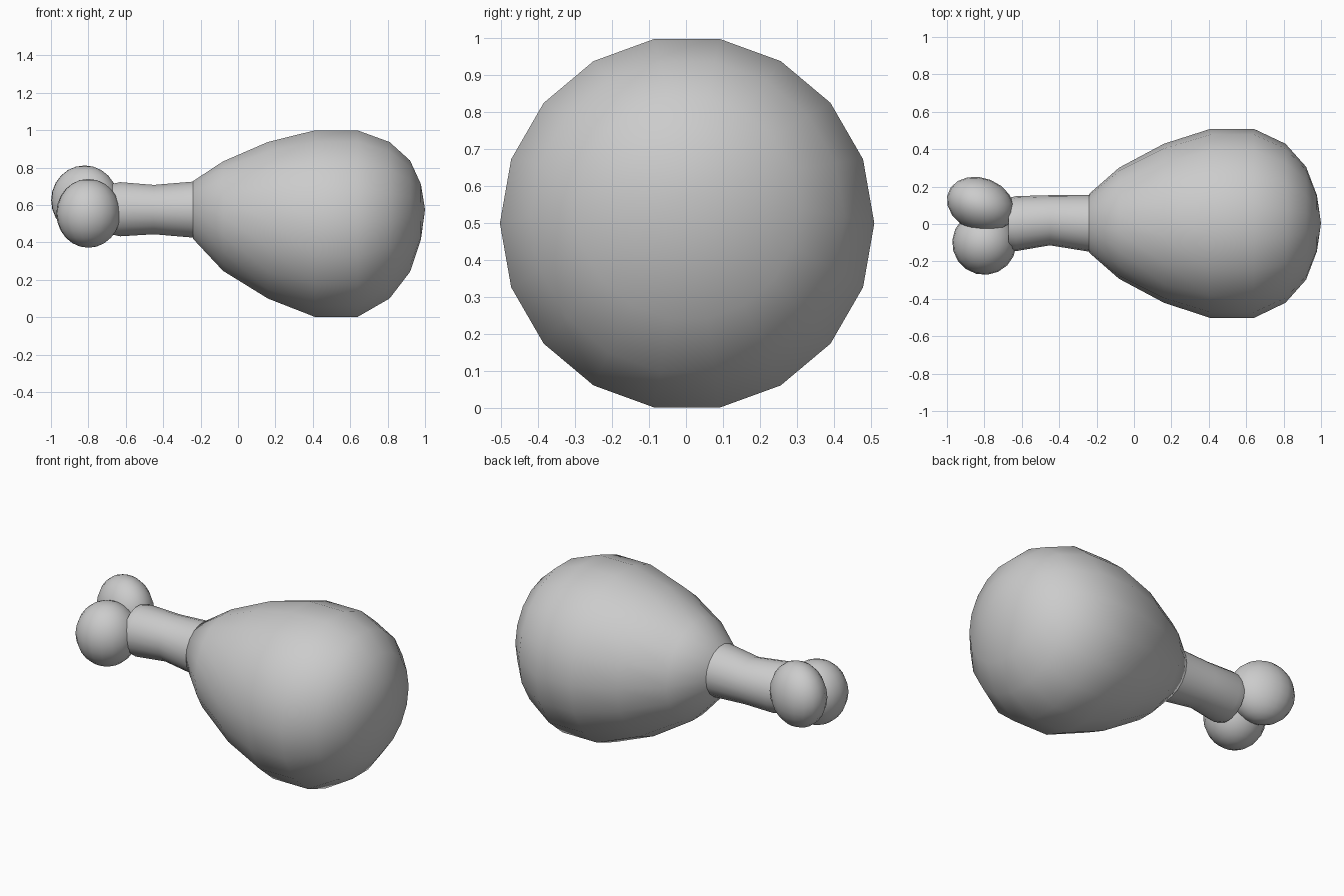
import bpy, bmesh, math
from mathutils import Vector

if "Cube" in bpy.data.objects:
    bpy.data.objects.remove(bpy.data.objects["Cube"])


def finish(bm, name):
    bmesh.ops.recalc_face_normals(bm, faces=bm.faces)
    mesh = bpy.data.meshes.new(name)
    bm.to_mesh(mesh)
    bm.free()
    obj = bpy.data.objects.new(name, mesh)
    bpy.context.collection.objects.link(obj)
    bpy.ops.object.select_all(action='DESELECT')
    obj.select_set(True)
    bpy.context.view_layer.objects.active = obj
    bpy.ops.object.shade_smooth_by_angle(angle=math.radians(50))
    return obj


def loft(name, rings, tips, sides=18):
    """Skin circular rings (x, y, z, radius) along x and close both tips."""
    bm = bmesh.new()
    loops = []
    for x, y, z, r in rings:
        loops.append([bm.verts.new((x, y + r * math.cos(2 * math.pi * i / sides),
                                    z + r * math.sin(2 * math.pi * i / sides)))
                      for i in range(sides)])
    for a, b in zip(loops, loops[1:]):
        for i in range(sides):
            j = (i + 1) % sides
            bm.faces.new((a[i], a[j], b[j], b[i]))
    for loop, tip in zip((loops[0], loops[-1]), tips):
        v = bm.verts.new(tip)
        for i in range(sides):
            bm.faces.new((loop[i], loop[(i + 1) % sides], v))
    return finish(bm, name)


def knuckle(name, centre, radii, turn):
    bm = bmesh.new()
    bmesh.ops.create_uvsphere(bm, u_segments=18, v_segments=12, radius=1)
    bmesh.ops.scale(bm, vec=Vector(radii), verts=bm.verts)
    obj = finish(bm, name)
    obj.location = centre
    obj.rotation_euler.z = math.radians(turn)
    return obj


# Meat: pear-shaped body lying along x, drooping slightly at its widest
loft("meat", [
    (-0.24, 0.004, 0.573, 0.157),
    (-0.08, 0.004, 0.54, 0.297),
    (0.16, 0.004, 0.518, 0.425),
    (0.41, 0.003, 0.50, 0.506),
    (0.64, 0.003, 0.50, 0.506),
    (0.81, 0.004, 0.518, 0.425),
    (0.92, 0.004, 0.54, 0.302),
    (0.978, 0.004, 0.563, 0.15),
], [(-0.27, 0.004, 0.577), (1.0, 0.004, 0.575)])

# Bone shaft with a slightly narrow waist
loft("bone_shaft", [
    (-0.67, 0.002, 0.577, 0.138),
    (-0.63, 0.002, 0.577, 0.147),
    (-0.45, 0.02, 0.575, 0.134),
    (-0.24, 0.004, 0.575, 0.152),
    (-0.20, 0.004, 0.575, 0.154),
], [(-0.672, 0.002, 0.577), (-0.19, 0.004, 0.575)])

# Two rounded knuckles at the bone end
knuckle("back_knuckle", (-0.82, 0.103, 0.625), (0.186, 0.143, 0.186), -22)
knuckle("front_knuckle", (-0.80, -0.10, 0.555), (0.172, 0.172, 0.184), 5)
